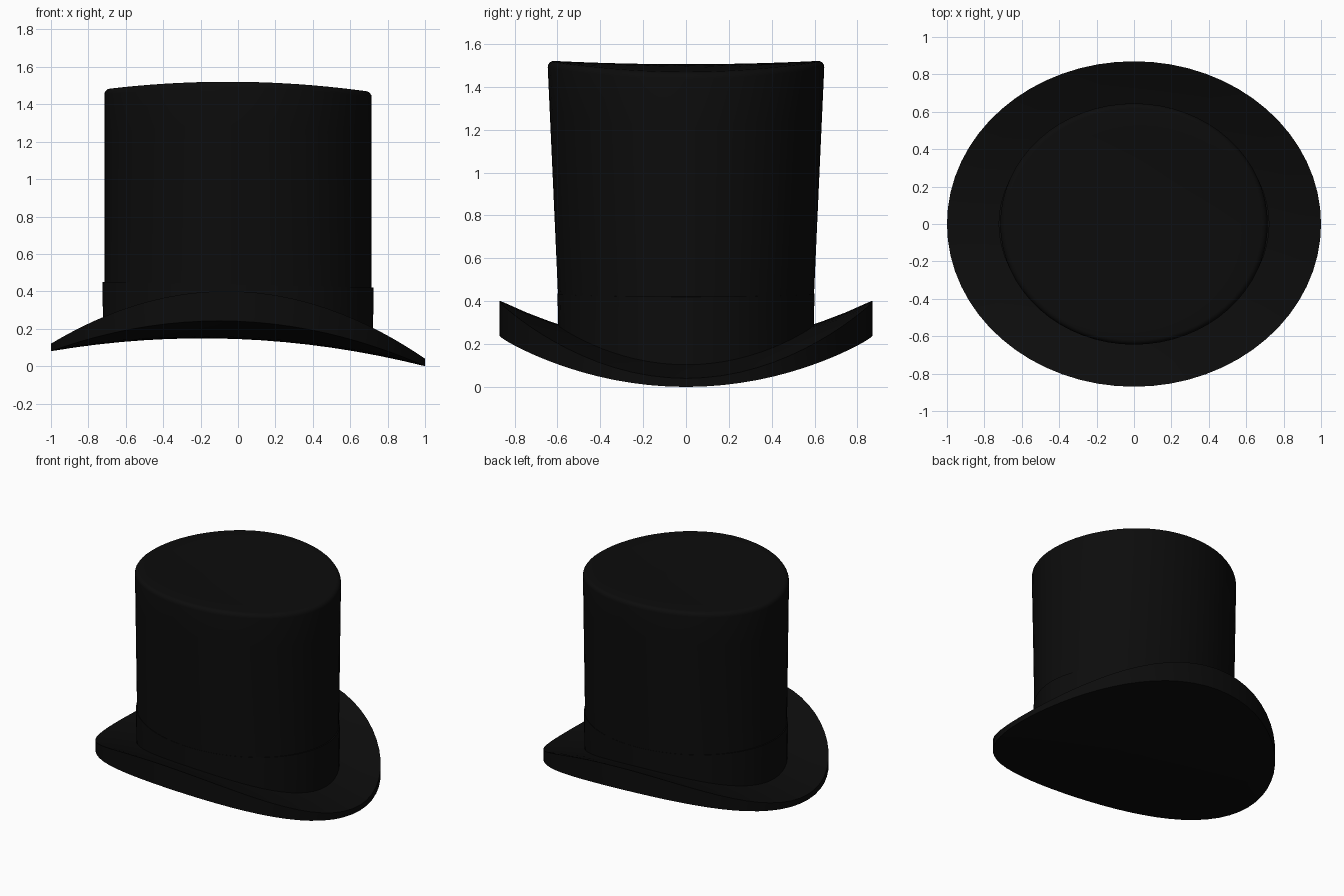
import bpy
import bmesh
from math import cos, sin, pi, radians

cube = bpy.data.objects.get("Cube")
if cube:
    bpy.data.objects.remove(cube, do_unlink=True)

SEGMENTS = 64
BRIM_X, BRIM_Y = 1.0, 0.87
CROWN_X, CROWN_Y = 0.715, 0.59

black = bpy.data.materials.new("black felt")
black.use_nodes = True
black.diffuse_color = (0.0036, 0.0036, 0.0036, 1)
black.node_tree.nodes["Principled BSDF"].inputs["Base Color"].default_value = black.diffuse_color


def loft(name, rings, closed=False):
    """Skin a list of rings; each ring maps an angle to a point."""
    bm = bmesh.new()
    angles = [2 * pi * i / SEGMENTS for i in range(SEGMENTS)]
    loops = [[bm.verts.new(ring(a)) for a in angles] for ring in rings]
    pairs = list(zip(loops, loops[1:]))
    if closed:
        pairs.append((loops[-1], loops[0]))
    for low, high in pairs:
        for i in range(SEGMENTS):
            j = (i + 1) % SEGMENTS
            bm.faces.new((low[i], low[j], high[j], high[i]))
    bmesh.ops.remove_doubles(bm, verts=bm.verts[:], dist=0.0001)
    bmesh.ops.recalc_face_normals(bm, faces=bm.faces[:])
    mesh = bpy.data.meshes.new(name)
    bm.to_mesh(mesh)
    bm.free()
    mesh.materials.append(black)
    obj = bpy.data.objects.new(name, mesh)
    bpy.context.collection.objects.link(obj)
    bpy.ops.object.select_all(action="DESELECT")
    obj.select_set(True)
    bpy.context.view_layer.objects.active = obj
    bpy.ops.object.shade_smooth_by_angle(angle=radians(35))
    return obj


# Saddle-shaped surfaces, each slightly lower on the +x side
def brim_bottom(x, y):
    return 0.145 - 0.105 * x * x + 0.095 * (y / BRIM_Y) ** 2 - 0.04 * x


def brim_top(x, y):
    return 0.19 - 0.11 * x * x + 0.21 * (y / BRIM_Y) ** 2 - 0.04 * x


def crown_top(x, y):
    return 1.505 - 0.06 * x * x + 0.04 * y * y - 0.01 * x


def brim_ring(r, surface):
    def point(a):
        x, y = BRIM_X * r * cos(a), BRIM_Y * r * sin(a)
        return x, y, surface(x, y)
    return point


# Brim: closed underside, upright rim, upper surface running in under the crown
steps = [i / 8 for i in range(9)]
under = [brim_ring(r, brim_bottom) for r in steps]
upper = [brim_ring(r, brim_top) for r in reversed(steps[4:])]
loft("brim", under + upper)


# Crown: walls flare front and back, then a rolled edge and a bowed cap
def wall_ring(t, edge):
    def point(a):
        x, y = CROWN_X * cos(a), (CROWN_Y + 0.055 * t) * sin(a)
        low, high = brim_top(x, y) - 0.015, crown_top(x, y) - edge
        return x, y, low + t * (high - low)
    return point


def cap_ring(inset, drop):
    def point(a):
        x = (CROWN_X - inset) * cos(a)
        y = (CROWN_Y + 0.055) * (1 - inset / CROWN_X) * sin(a)
        return x, y, crown_top(x, y) - drop
    return point


EDGE = 0.03
walls = [wall_ring(i / 6, EDGE) for i in range(7)]
roll = [cap_ring(EDGE * (1 - cos(b)), EDGE * (1 - sin(b)))
        for b in (pi / 8, pi / 4, 3 * pi / 8, pi / 2)]
cap = [cap_ring(EDGE + (CROWN_X - EDGE) * i / 6, 0) for i in range(1, 7)]
loft("crown", walls + roll + cap)


# Hat band: a thin strip around the foot of the crown
def band_ring(grow, top):
    def point(a):
        x, y = (CROWN_X + grow) * cos(a), (CROWN_Y + grow) * sin(a)
        z = 0.435 - 0.02 * x if top else brim_top(x, y) - 0.01
        return x, y, z
    return point


loft("hat_band", [band_ring(-0.01, False), band_ring(0.007, False),
                  band_ring(0.009, True), band_ring(-0.01, True)], closed=True)
